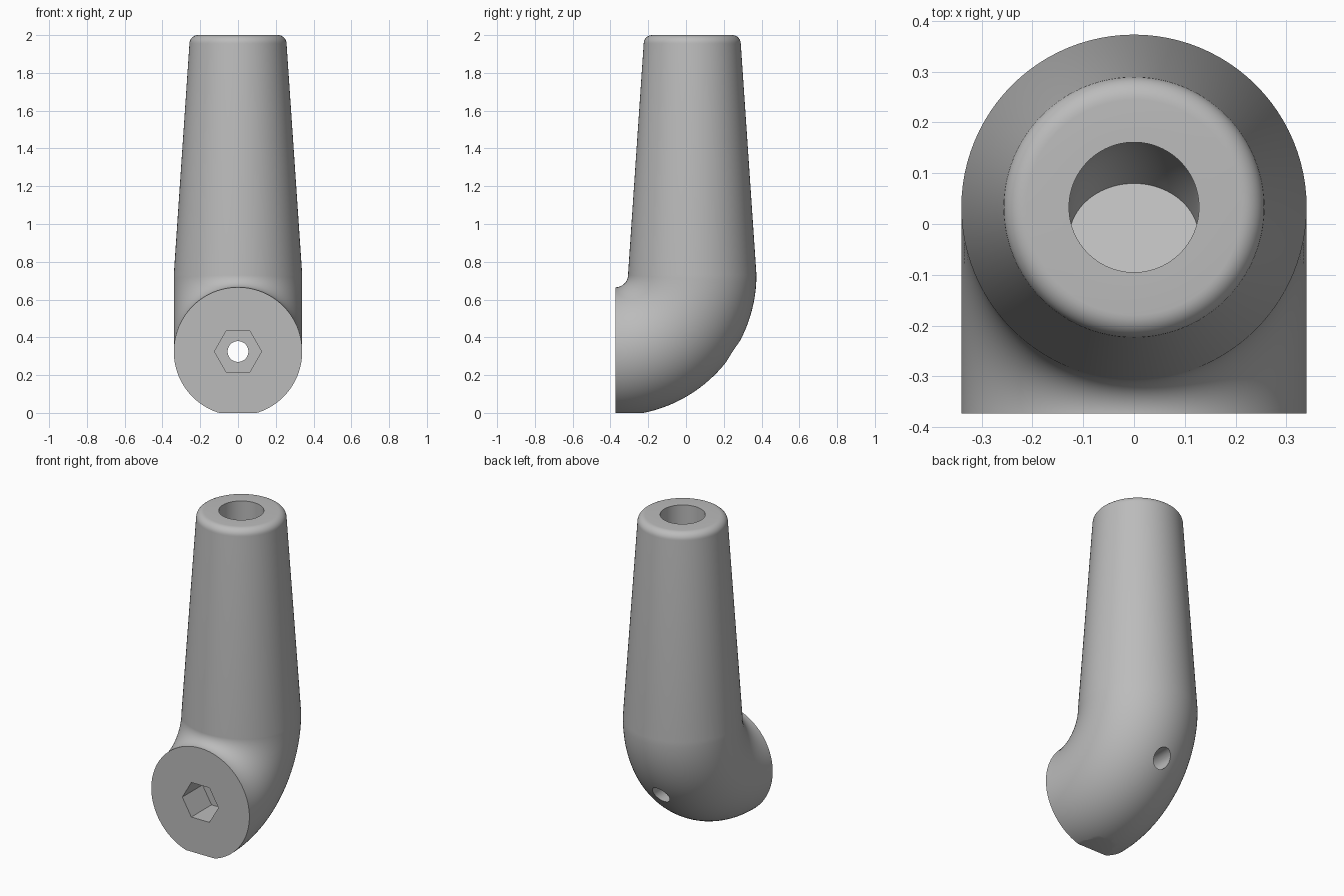
import bpy, bmesh, math
from mathutils import Vector, Matrix

if "Cube" in bpy.data.objects:
    bpy.data.objects.remove(bpy.data.objects["Cube"])

SIDES = 96
Y_FRONT, Z_BEND = -0.373, 0.731      # centre of the elbow bend
BEND_R, BODY_R, TIP_R = 0.406, 0.34, 0.257
BORE_R, FILLET = 0.128, 0.045
Y_AXIS = Y_FRONT + BEND_R
Z_HOLE = Z_BEND - BEND_R

grey = bpy.data.materials.new("plain grey")
grey.diffuse_color = (0.5, 0.5, 0.5, 1)
grey.use_nodes = True
grey.node_tree.nodes["Principled BSDF"].inputs["Base Color"].default_value = grey.diffuse_color


def new_object(name, bm):
    bmesh.ops.recalc_face_normals(bm, faces=bm.faces)
    mesh = bpy.data.meshes.new(name)
    bm.to_mesh(mesh)
    bm.free()
    obj = bpy.data.objects.new(name, mesh)
    bpy.context.collection.objects.link(obj)
    mesh.materials.append(grey)
    return obj


def bend_ring(angle, radius):
    """Ring on the elbow: angle 0 is the vertical end, 90 the front end."""
    a = math.radians(angle)
    out = Vector((0, math.cos(a), -math.sin(a)))
    return Vector((0, Y_FRONT, Z_BEND)) + out * BEND_R, out, radius


def straight_ring(z, radius):
    return Vector((0, Y_AXIS, z)), Vector((0, 1, 0)), radius


# Handle: elbow, tapered grip, rounded tip, then the blind bore back down
rings = [bend_ring(90 - 90 * i / 32, BODY_R) for i in range(33)]
rings.append(straight_ring(2 - FILLET, TIP_R))
for i in range(1, 9):
    t = math.radians(90 * i / 8)
    rings.append(straight_ring(2 - FILLET + FILLET * math.sin(t),
                               TIP_R - FILLET + FILLET * math.cos(t)))
rings.append(straight_ring(2, BORE_R))
rings += [bend_ring(32 * i / 12, BORE_R) for i in range(13)]

bm = bmesh.new()
loops = []
for centre, out, r in rings:
    loops.append([bm.verts.new(centre + r * (math.cos(t) * out + Vector((math.sin(t), 0, 0))))
                  for t in (2 * math.pi * k / SIDES for k in range(SIDES))])
for a, b in zip(loops, loops[1:]):
    for k in range(SIDES):
        j = (k + 1) % SIDES
        bm.faces.new((a[k], a[j], b[j], b[k]))
bm.faces.new(loops[0])
bm.faces.new(loops[-1])
handle = new_object("handle", bm)


def prism_cutter(name, sides, radius, y0, y1):
    bm = bmesh.new()
    place = Matrix.Translation((0, (y0 + y1) / 2, Z_HOLE)) @ Matrix.Rotation(math.pi / 2, 4, 'X')
    bmesh.ops.create_cone(bm, cap_ends=True, segments=sides, radius1=radius,
                          radius2=radius, depth=y1 - y0, matrix=place)
    # turn the hexagon so its corners point sideways
    if sides == 6 and max(v.co.x for v in bm.verts) < radius * 0.95:
        bmesh.ops.rotate(bm, verts=bm.verts, cent=(0, 0, Z_HOLE),
                         matrix=Matrix.Rotation(math.pi / 6, 3, 'Y'))
    return new_object(name, bm)


# Hex pocket, screw hole and flat underside
bm = bmesh.new()
bmesh.ops.create_cube(bm, size=1, matrix=Matrix.Translation((0, 0, -0.5)) @ Matrix.Scale(2, 4, (0, 1, 0)))
cutters = [prism_cutter("hex_pocket", 6, 0.125, Y_FRONT - 0.1, Y_FRONT + 0.2),
           prism_cutter("screw_hole", 40, 0.055, Y_FRONT - 0.1, 0.6),
           new_object("underside_cut", bm)]

bpy.context.view_layer.objects.active = handle
handle.select_set(True)
for cutter in cutters:
    mod = handle.modifiers.new(cutter.name, 'BOOLEAN')
    mod.operation, mod.solver, mod.object = 'DIFFERENCE', 'EXACT', cutter
    bpy.ops.object.modifier_apply(modifier=mod.name)
    bpy.data.objects.remove(cutter)
bpy.ops.object.shade_smooth_by_angle(angle=math.radians(30))
